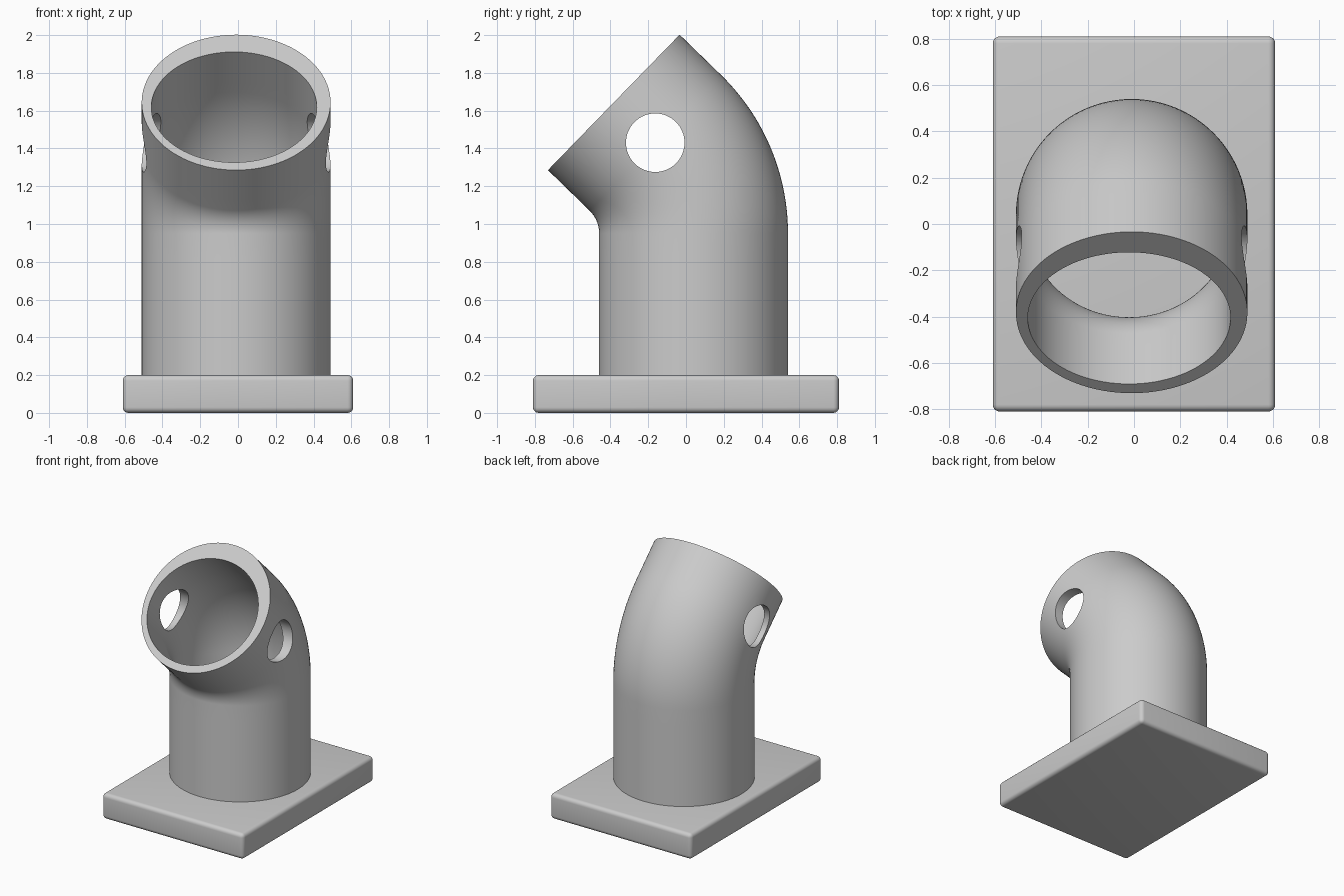
import bpy, bmesh
from math import sin, cos, pi, radians
from mathutils import Vector

cube = bpy.data.objects.get("Cube")
if cube:
    bpy.data.objects.remove(cube, do_unlink=True)

grey = bpy.data.materials.new("light_grey")
grey.use_nodes = True
colour = (0.6, 0.6, 0.6, 1)
grey.diffuse_color = colour
grey.node_tree.nodes["Principled BSDF"].inputs["Base Color"].default_value = colour

SIDES = 96
TUBE_X, TUBE_Y = -0.01, 0.04
BEND_R, BEND_Z, BEND = 0.67, 0.95, radians(45.8)
PIVOT_Y = TUBE_Y - BEND_R


def add_object(name, bm):
    bmesh.ops.recalc_face_normals(bm, faces=bm.faces)
    mesh = bpy.data.meshes.new(name)
    bm.to_mesh(mesh)
    bm.free()
    mesh.materials.append(grey)
    obj = bpy.data.objects.new(name, mesh)
    bpy.context.collection.objects.link(obj)
    return obj


def activate(obj):
    bpy.ops.object.select_all(action='DESELECT')
    obj.select_set(True)
    bpy.context.view_layer.objects.active = obj


def finish(obj, modifier):
    activate(obj)
    bpy.ops.object.modifier_apply(modifier=modifier.name)
    bpy.ops.object.shade_smooth_by_angle(angle=radians(35))


def path_stations():
    """Centre line as (y, z, tilt): upright, bend, short straight neck."""
    stations = [(TUBE_Y, 0.18 + (BEND_Z - 0.18) * i / 6, 0) for i in range(6)]
    for i in range(25):
        t = BEND * i / 24
        stations.append((PIVOT_Y + BEND_R * cos(t), BEND_Z + BEND_R * sin(t), t))
    y, z, t = stations[-1]
    for i in range(1, 5):
        d = 0.306 * i / 4
        stations.append((y - d * sin(t), z + d * cos(t), t))
    return stations


def ring(bm, station, cx, rx, offset, rn):
    y, z, t = station
    verts = []
    for i in range(SIDES):
        a = 2 * pi * i / SIDES
        n = offset + rn * sin(a)
        verts.append(bm.verts.new((cx + rx * cos(a), y + n * cos(t), z + n * sin(t))))
    return verts


# Bent pipe: outer skin up, inner bore back down, closed by the two rims
bm = bmesh.new()
stations = path_stations()
rings = [ring(bm, s, TUBE_X, 0.5, 0, 0.5) for s in stations]
rings += [ring(bm, s, -0.021, 0.438, -0.035, 0.408) for s in reversed(stations)]
for k, low in enumerate(rings):
    high = rings[(k + 1) % len(rings)]
    for i in range(SIDES):
        j = (i + 1) % SIDES
        bm.faces.new((low[i], low[j], high[j], high[i]))
pipe = add_object("bent_pipe", bm)

# Round cross hole through both pipe walls
bpy.ops.mesh.primitive_cylinder_add(
    vertices=64, radius=0.155, depth=2, rotation=(0, pi / 2, 0),
    location=(0, PIVOT_Y + BEND_R * cos(BEND), BEND_Z + BEND_R * sin(BEND)))
cutter = bpy.context.object
cutter.name = "hole_cutter"
cutter.hide_render = True
cutter.data.materials.append(grey)
cut = pipe.modifiers.new("side_holes", 'BOOLEAN')
cut.operation = 'DIFFERENCE'
cut.solver = 'EXACT'
cut.object = cutter
finish(pipe, cut)
bpy.data.objects.remove(cutter, do_unlink=True)

# Base plate with rounded edges
bm = bmesh.new()
bmesh.ops.create_cube(bm, size=1)
bmesh.ops.scale(bm, vec=Vector((1.22, 1.62, 0.2)), verts=bm.verts)
bmesh.ops.translate(bm, vec=Vector((0, 0, 0.1)), verts=bm.verts)
base = add_object("base_plate", bm)
bevel = base.modifiers.new("rounded_edges", 'BEVEL')
bevel.width = 0.03
bevel.segments = 5
finish(base, bevel)
